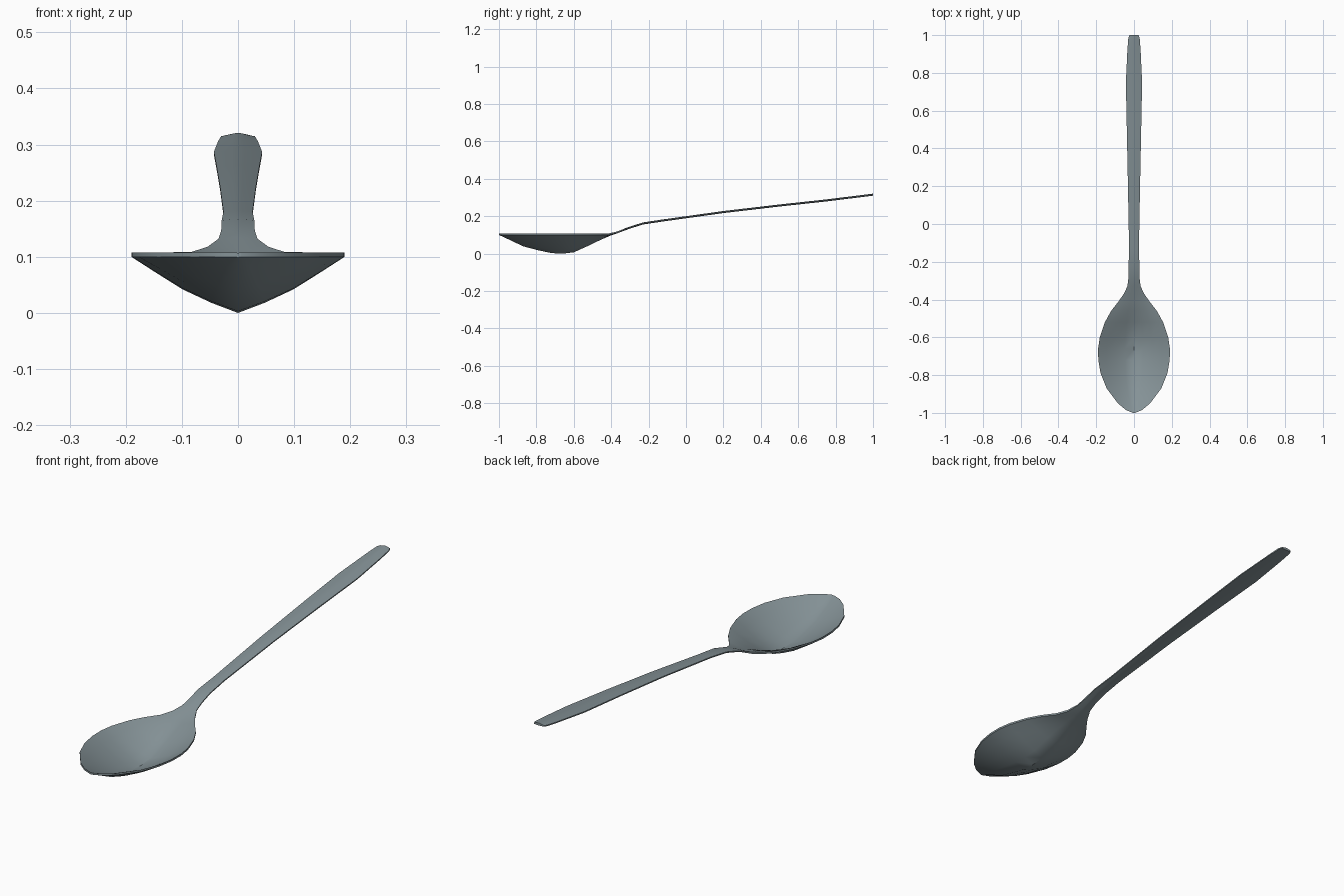
import bpy, bmesh, math

if "Cube" in bpy.data.objects:
    bpy.data.objects.remove(bpy.data.objects["Cube"])

# Brushed steel, the only colour
steel = bpy.data.materials.new("steel grey")
steel.diffuse_color = (0.235, 0.29, 0.31, 1)
steel.use_nodes = True
steel.node_tree.nodes["Principled BSDF"].inputs["Base Color"].default_value = steel.diffuse_color

# Stations along the spoon: y, half width, edge height, underside height at the centre
STATIONS = [
    (-1.0, 0.006, 0.108, 0.099), (-0.985, 0.042, 0.108, 0.093),
    (-0.95, 0.085, 0.108, 0.077), (-0.87, 0.145, 0.108, 0.039),
    (-0.79, 0.177, 0.108, 0.018), (-0.72, 0.189, 0.108, 0.003),
    (-0.66, 0.190, 0.108, 0.0), (-0.60, 0.181, 0.108, 0.007),
    (-0.52, 0.154, 0.108, 0.043), (-0.46, 0.121, 0.108, 0.072),
    (-0.41, 0.082, 0.109, 0.094), (-0.37, 0.054, 0.118, 0.108),
    (-0.33, 0.035, 0.132, 0.123), (-0.29, 0.030, 0.146, 0.137),
    (-0.23, 0.029, 0.165, 0.156), (-0.13, 0.026, 0.180, 0.171),
    (0.20, 0.032, 0.225, 0.217), (0.50, 0.038, 0.260, 0.252),
    (0.75, 0.043, 0.287, 0.279), (0.92, 0.035, 0.307, 0.300),
    (0.985, 0.030, 0.315, 0.308), (1.0, 0.024, 0.316, 0.310),
]
# Half cross-section: fraction of width, fraction of depth
SECTION = [(1, 0), (0.78, 0.27), (0.52, 0.58), (0.25, 0.82), (0, 1)]
PROFILE = [(-u, f) for u, f in SECTION] + SECTION[-2::-1]


def ring(bm, y, w, edge, low):
    """Closed cross-section: upper skin left to right, then lower skin back."""
    handle = y > -0.35
    rim = 0.005 if handle else 0.008          # thickness at the edge
    mid = 0.011 if handle else 0.008          # thickness at the centre
    top_mid = low + mid
    upper, lower = [], []
    for u, f in PROFILE:
        upper.append(bm.verts.new((w * u, y, edge + (top_mid - edge) * f)))
        lower.append(bm.verts.new((w * u, y, edge - rim + (low - edge + rim) * f)))
    return upper + lower[::-1]


# Bowl, neck and handle are one continuous loft
bm = bmesh.new()
rings = [ring(bm, *s) for s in STATIONS]
for a, b in zip(rings, rings[1:]):
    n = len(a)
    for i in range(n):
        j = (i + 1) % n
        bm.faces.new((a[i], a[j], b[j], b[i]))

# Close the bowl tip and the handle end
bm.faces.new(rings[0][::-1])
bm.faces.new(rings[-1])
bmesh.ops.recalc_face_normals(bm, faces=bm.faces)

mesh = bpy.data.meshes.new("spoon")
bm.to_mesh(mesh)
bm.free()
mesh.materials.append(steel)
spoon = bpy.data.objects.new("spoon", mesh)
bpy.context.collection.objects.link(spoon)

# Smooth surface with a crisp rim
bpy.context.view_layer.objects.active = spoon
spoon.select_set(True)
bpy.ops.object.shade_smooth_by_angle(angle=math.radians(40))
